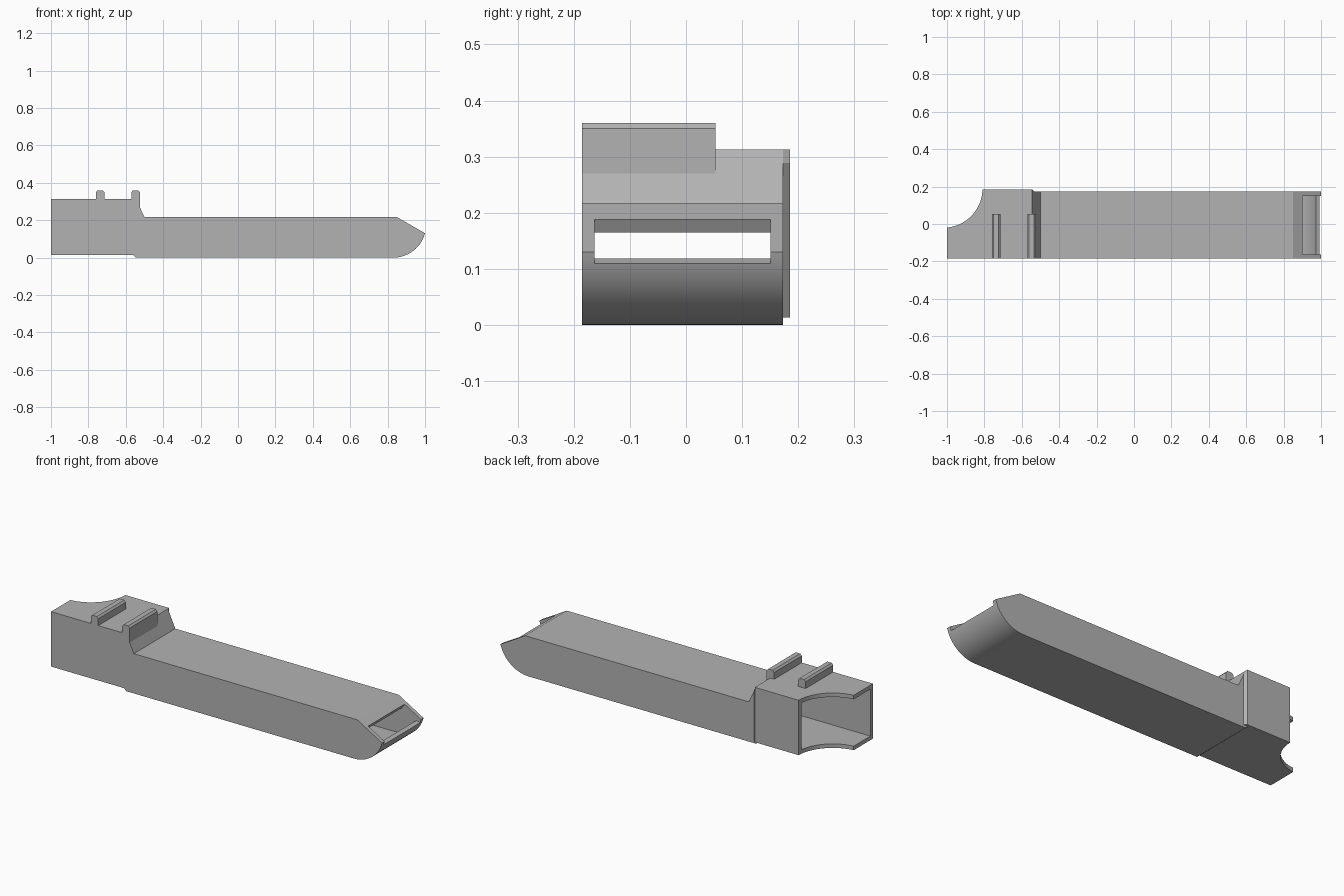
import bpy, bmesh
from math import cos, sin, radians

cube = bpy.data.objects.get("Cube")
if cube:
    bpy.data.objects.remove(cube)

grey = bpy.data.materials.new("plain grey")
grey.use_nodes = True
colour = (0.45, 0.45, 0.45, 1)
grey.diffuse_color = colour
grey.node_tree.nodes["Principled BSDF"].inputs["Base Color"].default_value = colour

FRONT, BACK, SOCKET_BACK = -0.185, 0.173, 0.185
WALL = 0.022


def prism(name, profile, y0, y1, far_profile=None):
    """Solid between an x-z profile at y0 and the same or another one at y1."""
    bm = bmesh.new()
    near = [bm.verts.new((x, y0, z)) for x, z in profile]
    far = [bm.verts.new((x, y1, z)) for x, z in far_profile or profile]
    bm.faces.new(near)
    bm.faces.new(far[::-1])
    n = len(near)
    for i in range(n):
        j = (i + 1) % n
        bm.faces.new((near[j], near[i], far[i], far[j]))
    bmesh.ops.recalc_face_normals(bm, faces=bm.faces)
    mesh = bpy.data.meshes.new(name)
    bm.to_mesh(mesh)
    bm.free()
    mesh.materials.append(grey)
    obj = bpy.data.objects.new(name, mesh)
    bpy.context.collection.objects.link(obj)
    return obj


def select(obj):
    bpy.ops.object.select_all(action='DESELECT')
    obj.select_set(True)
    bpy.context.view_layer.objects.active = obj


def cut(obj, cutter):
    mod = obj.modifiers.new("cut", 'BOOLEAN')
    mod.operation, mod.solver, mod.object = 'DIFFERENCE', 'EXACT', cutter
    select(obj)
    bpy.ops.object.modifier_apply(modifier=mod.name)


def nose_arc(radius, start, end, steps=14):
    angles = [radians(start + (end - start) * i / steps) for i in range(steps + 1)]
    return [(0.83 + radius * cos(a), 0.176 + radius * sin(a)) for a in angles]


# Long body with stepped socket end and rounded nose
body = prism("body", [(-1, 0.013), (-0.56, 0.013), (-0.545, 0)]
             + nose_arc(0.176, -90, -15)
             + [(0.85, 0.217), (-0.5, 0.217), (-0.545, 0.313), (-1, 0.313)],
             FRONT, BACK)

# Thicker back wall of the socket, with a chamfered end
socket_wall = prism("socket_back_wall",
                    [(-1, 0.013), (-0.533, 0.013), (-0.533, 0.289), (-0.545, 0.313), (-1, 0.313)],
                    BACK, SOCKET_BACK,
                    [(-1, 0.013), (-0.545, 0.013), (-0.545, 0.289), (-0.545, 0.313), (-1, 0.313)])

# Hollow channel that opens as a slot in the nose
channel = prism("channel_cutter", [(-0.565, WALL)]
                + nose_arc(0.176 - WALL, -90, -22)
                + [(0.993, 0.11), (1.1, 0.07), (1.1, 0.3), (0.965, 0.3), (0.9, 0.187),
                   (0.8875, 0.165), (0.843, 0.195), (-0.565, 0.195)],
                FRONT + WALL, BACK - WALL)

# Hollow socket, open at the end
socket = prism("socket_cutter", [(-1.1, 0.035), (-0.56, 0.035), (-0.56, 0.291), (-1.1, 0.291)],
               FRONT + WALL, SOCKET_BACK - WALL)

# Round bite out of the socket corner
bpy.ops.mesh.primitive_cylinder_add(vertices=96, radius=0.21, depth=1, location=(-1.02, 0.19, 0.2))
bite = bpy.context.object
bite.name = "bite_cutter"

for cutter in (channel, socket, bite):
    cut(body, cutter)
cut(socket_wall, bite)
for cutter in (channel, socket, bite):
    bpy.data.objects.remove(cutter)

# Two ribs on top of the socket
rib_top = [(0.045, 0.35), (0.036, 0.36), (0.009, 0.36), (0, 0.35)]
bases = {"rear_rib": (-0.76, [(0, 0.305), (0.045, 0.305)]),
         "front_rib": (-0.57, [(0, 0.305), (0.02, 0.305), (0.045, 0.255)])}
ribs = [prism(name, [(x + dx, z) for dx, z in base + rib_top], FRONT, 0.053)
        for name, (x, base) in bases.items()]

for obj in [body, socket_wall] + ribs:
    select(obj)
    bpy.ops.object.shade_smooth_by_angle(angle=radians(20))
